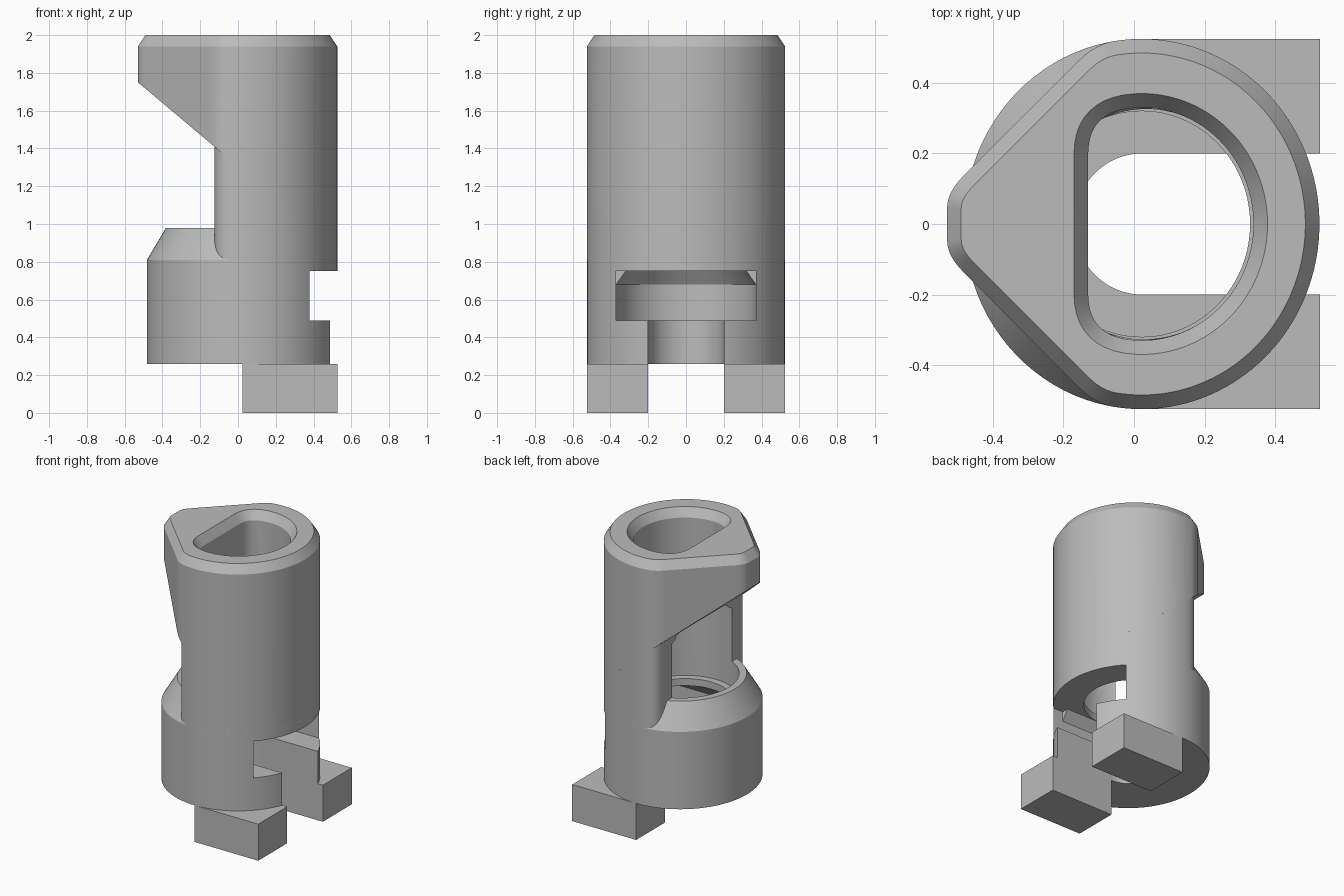
import bpy, bmesh, math
from mathutils import Vector

if "Cube" in bpy.data.objects:
    bpy.data.objects.remove(bpy.data.objects["Cube"], do_unlink=True)

CX, SQ = 0.022, 0.96          # shared axis and x squash of every round part
RIM, BORE = 0.525, 0.33

grey = bpy.data.materials.new("plain grey")
grey.use_nodes = True
grey.diffuse_color = (0.5, 0.5, 0.5, 1)
grey.node_tree.nodes["Principled BSDF"].inputs["Base Color"].default_value = (0.5, 0.5, 0.5, 1)


def arc(r, start, end, n):
    return [Vector((CX + SQ * r * math.cos(a), r * math.sin(a)))
            for a in (start + (end - start) * i / n for i in range(n + 1))]


def ellipse(r, n=96):
    return arc(r, -math.pi, math.pi, n)[:-1]


def bend(a, c, b, n=10):
    """Rounded corner from a to b around c, both ends included."""
    return [a * (1 - t) ** 2 + c * 2 * t * (1 - t) + b * t * t
            for t in (i / n for i in range(n + 1))]


def flip(p):
    return Vector((p.x, -p.y))


def d_shape(r, flat, blend, half):
    """Ellipse cut by a flat at x = flat, with rounded corners."""
    a = math.acos((blend - CX) / (SQ * r))
    top = Vector((blend, r * math.sin(a)))
    slope = -(blend - CX) / (SQ * SQ * top.y)
    ctrl = Vector((flat, top.y + slope * (flat - blend)))
    corner = bend(top, ctrl, Vector((flat, half)))
    return arc(r, -a, a, 80) + corner[1:] + [flip(p) for p in reversed(corner)][:-1]


def u_shape(h):
    """Slot with a round end, open towards +x."""
    return arc(h, math.pi / 2, 1.5 * math.pi, 48) + [Vector((1, -h)), Vector((1, h))]


def rect(x0, x1, y0, y1):
    return [Vector(p) for p in ((x0, y0), (x1, y0), (x1, y1), (x0, y1))]


def inset(pts, d):
    out = []
    for i, p in enumerate(pts):
        t = (pts[(i + 1) % len(pts)] - pts[i - 1]).normalized()
        out.append(p + Vector((-t.y, t.x)) * d)
    return out


def loft(name, *sections):
    """Solid through outlines of equal point count, given as (z, outline)."""
    bm = bmesh.new()
    rings = [[bm.verts.new((p.x, p.y, z)) for p in pts] for z, pts in sections]
    n = len(rings[0])
    for low, high in zip(rings, rings[1:]):
        for i in range(n):
            j = (i + 1) % n
            bm.faces.new((low[i], low[j], high[j], high[i]))
    bm.faces.new(rings[0][::-1])
    bm.faces.new(rings[-1])
    bmesh.ops.recalc_face_normals(bm, faces=bm.faces)
    me = bpy.data.meshes.new(name)
    bm.to_mesh(me)
    bm.free()
    me.materials.append(grey)
    ob = bpy.data.objects.new(name, me)
    bpy.context.collection.objects.link(ob)
    return ob


def carve(ob, cutters):
    for c in cutters:
        m = ob.modifiers.new("cut", 'BOOLEAN')
        m.operation, m.solver, m.object = 'DIFFERENCE', 'EXACT', c
    bpy.context.view_layer.update()
    deps = bpy.context.evaluated_depsgraph_get()
    me = bpy.data.meshes.new_from_object(ob.evaluated_get(deps))
    ob.modifiers.clear()
    ob.data = me


# Base ring with sloping shoulder
base = loft("base_ring", (0.26, ellipse(RIM)), (0.81, ellipse(RIM)), (0.98, ellipse(0.42)))

# Open-backed column
post = d_shape(RIM - 0.0003, -0.125, -0.03, 0.42)
column = loft("column", (0.81, post), (1.9, post))

# Head with pointed nose and chamfered top
V = Vector
a = math.acos((-0.05 - CX) / (SQ * RIM))
side = bend(V((-0.05, RIM * math.sin(a))), V((-0.11, 0.512)), V((-0.16, 0.46)))
nose = bend(V((-0.485, 0.135)), V((-0.53, 0.09)), V((-0.53, 0.045)))
half = side[1:] + nose
plan = arc(RIM, -a, a, 80) + half + [flip(p) for p in reversed(half)]
head = loft("head", (0.5, plan), (1.94, plan), (2.0, inset(plan, 0.04)))

# Slanted underside of the nose
bm = bmesh.new()
bm.from_mesh(head.data)
cut = bmesh.ops.bisect_plane(bm, geom=bm.verts[:] + bm.edges[:] + bm.faces[:],
                             plane_co=(-0.53, 0, 1.75), plane_no=(-0.42, 0, -0.5),
                             clear_outer=True)
edges = [e for e in cut["geom_cut"] if isinstance(e, bmesh.types.BMEdge)]
bmesh.ops.contextual_create(bm, geom=edges)
bmesh.ops.recalc_face_normals(bm, faces=bm.faces)
bm.to_mesh(head.data)
bm.free()

# Cutters: bore, ledge hole, wide slot, narrow slot
hole = d_shape(BORE, -0.13, 0.0, 0.2)
wide = d_shape(0.37, -0.3, -0.22, 0.1)
bore = loft("bore_cutter", (0.9, wide), (1.36, wide), (1.41, hole), (1.94, hole),
            (2.0, inset(hole, -0.04)), (2.03, inset(hole, -0.06)))
well = loft("well_cutter", (0.80, ellipse(0.37)), (1.2, ellipse(0.37)))
ledge = loft("ledge_cutter", (0.7, ellipse(0.32)), (0.9, ellipse(0.32)))
slot = loft("slot_cutter", (0.49, u_shape(0.37)), (0.68, u_shape(0.37)), (0.75, u_shape(0.32)))
mouth = loft("mouth_cutter", (0.6, rect(0.3, 1.1, -0.37, 0.37)),
             (0.75, rect(0.3, 1.1, -0.37, 0.37)))
neck = loft("neck_cutter", (0.1, u_shape(0.2)), (0.6, u_shape(0.2)))

carve(base, [well, ledge, slot, mouth, neck])
carve(column, [well, bore])
carve(head, [well, bore])
for c in (bore, well, ledge, slot, mouth, neck):
    bpy.data.objects.remove(c, do_unlink=True)

# Two feet
feet = []
for name, y0, y1 in (("front_foot", -RIM, -0.2), ("back_foot", 0.2, RIM)):
    block = rect(0.025, 0.527, y0, y1)
    feet.append(loft(name, (0, block), (0.26, block)))

bpy.ops.object.select_all(action='DESELECT')
for ob in (base, column, head):
    ob.select_set(True)
bpy.context.view_layer.objects.active = base
bpy.ops.object.shade_smooth_by_angle(angle=math.radians(25))
